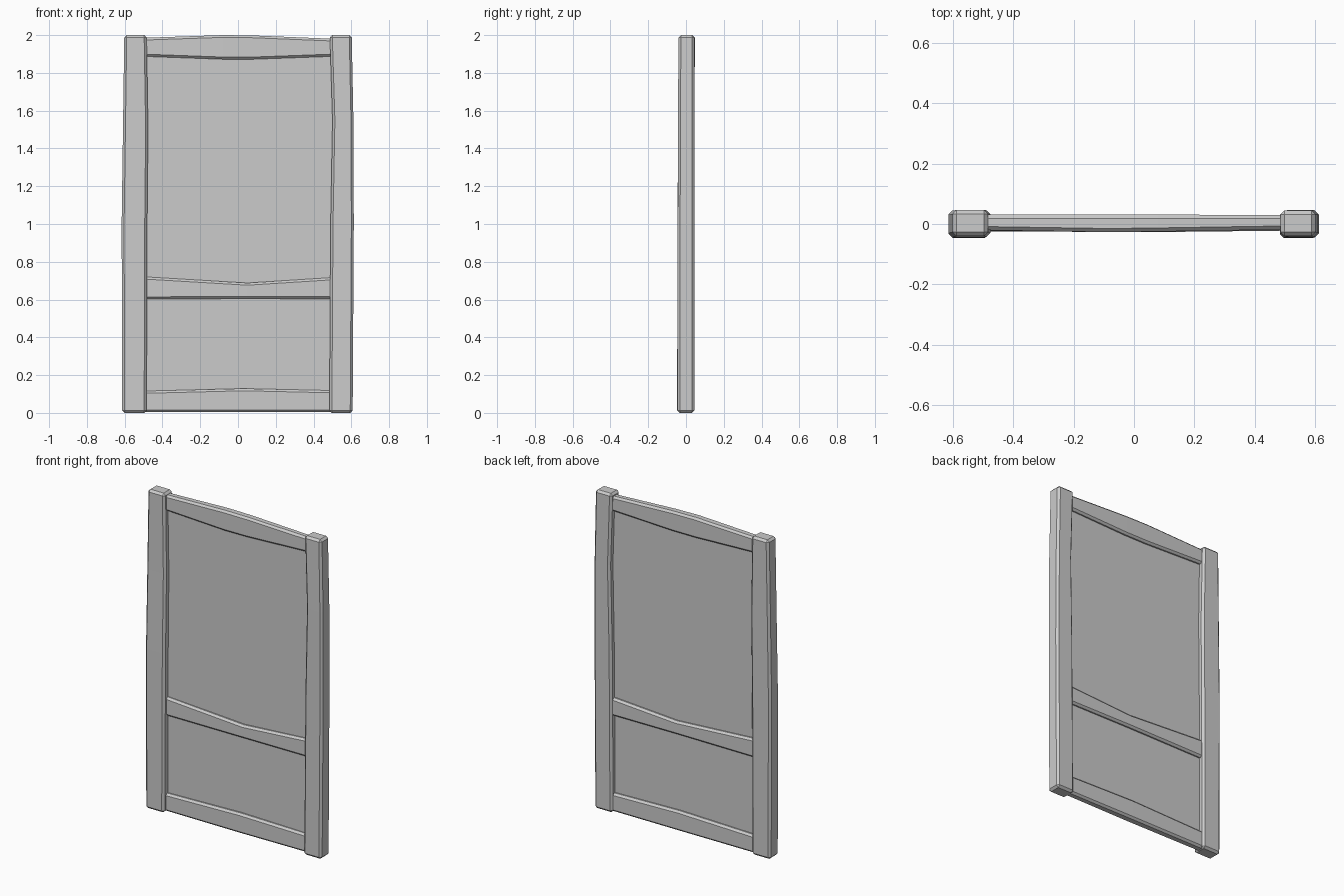
import bpy, bmesh


def beam(name, axis, stations, chamfer):
    """Square beam lofted through stations (pos, a0, a1, y0, y1) along 'x' or 'z'."""
    bm = bmesh.new()
    rings = []
    for pos, a0, a1, y0, y1 in stations:
        ring = []
        for a, y in ((a0, y0), (a1, y0), (a1, y1), (a0, y1)):
            co = (a, y, pos) if axis == 'z' else (pos, y, a)
            ring.append(bm.verts.new(co))
        rings.append(ring)
    for r, s in zip(rings, rings[1:]):
        for i in range(4):
            j = (i + 1) % 4
            bm.faces.new((r[i], r[j], s[j], s[i]))
    bm.faces.new(rings[0])
    bm.faces.new(rings[-1])
    bmesh.ops.recalc_face_normals(bm, faces=bm.faces)
    me = bpy.data.meshes.new(name)
    bm.to_mesh(me)
    bm.free()
    ob = bpy.data.objects.new(name, me)
    bpy.context.collection.objects.link(ob)
    if chamfer:
        b = ob.modifiers.new("chamfer", 'BEVEL')
        b.width = chamfer
        b.segments = 1
        b.limit_method = 'ANGLE'
        b.angle_limit = 0.7
    return ob


# Upright posts, slightly bowed
beam("left_post", 'z', [
    (0.0, -0.613, -0.484, -0.047, 0.044),
    (1.0, -0.616, -0.481, -0.045, 0.044),
    (1.5, -0.609, -0.476, -0.042, 0.045),
    (2.0, -0.602, -0.484, -0.040, 0.047)], 0.013)
beam("right_post", 'z', [
    (0.0, 0.484, 0.607, -0.046, 0.044),
    (1.0, 0.490, 0.613, -0.044, 0.044),
    (1.55, 0.500, 0.611, -0.042, 0.046),
    (2.0, 0.486, 0.602, -0.040, 0.045)], 0.013)

# Horizontal rails, slightly uneven
beam("top_rail", 'x', [
    (-0.52, 1.888, 1.985, -0.020, 0.031),
    (-0.08, 1.872, 2.000, -0.027, 0.031),
    (0.08, 1.872, 1.998, -0.025, 0.031),
    (0.52, 1.888, 1.980, -0.018, 0.030)], 0.012)
beam("middle_rail", 'x', [
    (-0.52, 0.602, 0.722, -0.022, 0.030),
    (0.05, 0.605, 0.688, -0.027, 0.031),
    (0.52, 0.603, 0.718, -0.022, 0.030)], 0.012)
beam("bottom_rail", 'x', [
    (-0.52, 0.004, 0.115, -0.024, 0.030),
    (0.03, 0.004, 0.129, -0.027, 0.031),
    (0.52, 0.004, 0.118, -0.022, 0.030)], 0.012)

# Thin infill panel
beam("panel", 'x', [
    (-0.53, 0.06, 1.94, -0.005, 0.010),
    (0.53, 0.06, 1.94, -0.005, 0.010)], 0)
